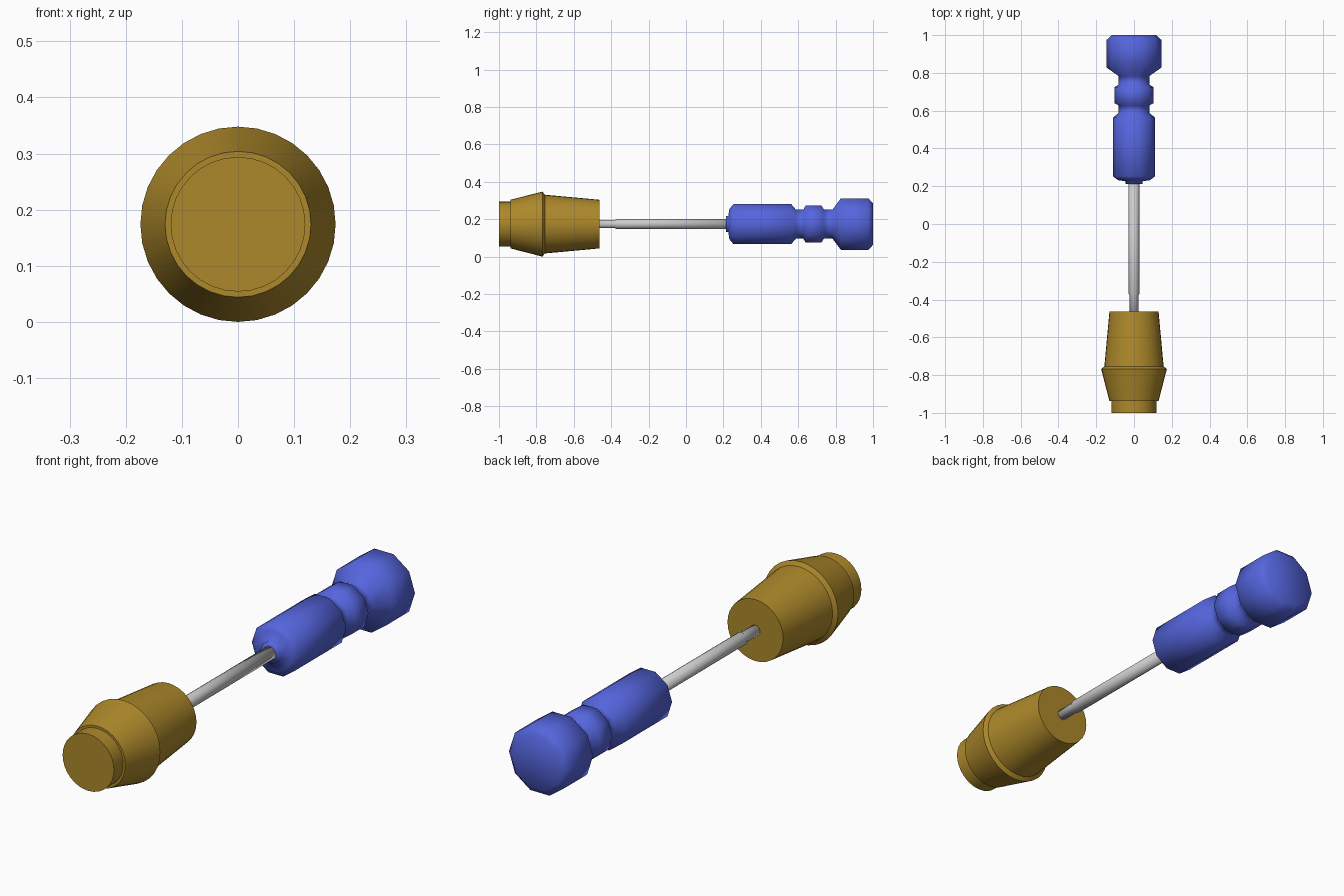
import bpy, bmesh, math

if "Cube" in bpy.data.objects:
    bpy.data.objects.remove(bpy.data.objects["Cube"])

AXIS_Z = 0.174


def material(name, rgb):
    m = bpy.data.materials.new(name)
    m.diffuse_color = (*rgb, 1)
    m.use_nodes = True
    m.node_tree.nodes["Principled BSDF"].inputs["Base Color"].default_value = m.diffuse_color
    return m


def lathe(name, profile, sides, mat=None, sharp_angle=None):
    """Revolve (y, radius) points about the long axis, with capped ends."""
    bm = bmesh.new()
    rings = []
    for y, r in profile:
        angles = [2 * math.pi * i / sides for i in range(sides)]
        rings.append([bm.verts.new((r * math.cos(a), y, AXIS_Z + r * math.sin(a)))
                      for a in angles])
    for a, b in zip(rings, rings[1:]):
        for i in range(sides):
            j = (i + 1) % sides
            bm.faces.new((a[i], b[i], b[j], a[j]))
    bm.faces.new(rings[0])
    bm.faces.new(rings[-1])
    bmesh.ops.recalc_face_normals(bm, faces=bm.faces)
    mesh = bpy.data.meshes.new(name)
    bm.to_mesh(mesh)
    bm.free()
    ob = bpy.data.objects.new(name, mesh)
    bpy.context.collection.objects.link(ob)
    if mat:
        mesh.materials.append(mat)
    for p in mesh.polygons:
        p.use_smooth = True
    if sharp_angle:
        bpy.ops.object.select_all(action='DESELECT')
        ob.select_set(True)
        bpy.context.view_layer.objects.active = ob
        bpy.ops.object.shade_smooth_by_angle(angle=math.radians(sharp_angle))
    return ob


gold = material("gold", (0.42, 0.25, 0.024))
blue = material("blue", (0.09, 0.13, 0.72))

# Flared gold socket head
lathe("socket_head", [(-1, 0.12), (-0.938, 0.12), (-0.938, 0.13), (-0.767, 0.174),
                      (-0.755, 0.157), (-0.463, 0.13)], 32, gold, 15)

# Steel shaft with a thinner tip entering the head
lathe("shaft", [(-0.5, 0.023), (-0.38, 0.023), (-0.37, 0.028), (0.25, 0.028)], 10)

# Ten-sided handle: collar, grip, neck ring and pommel, softly shaded
lathe("handle", [(0.213, 0.045), (0.226, 0.045), (0.232, 0.085), (0.253, 0.112),
                 (0.563, 0.112), (0.588, 0.081), (0.627, 0.081), (0.64, 0.104),
                 (0.724, 0.104), (0.738, 0.081), (0.783, 0.081), (0.828, 0.145),
                 (0.975, 0.145), (1.0, 0.117)], 10, blue)
